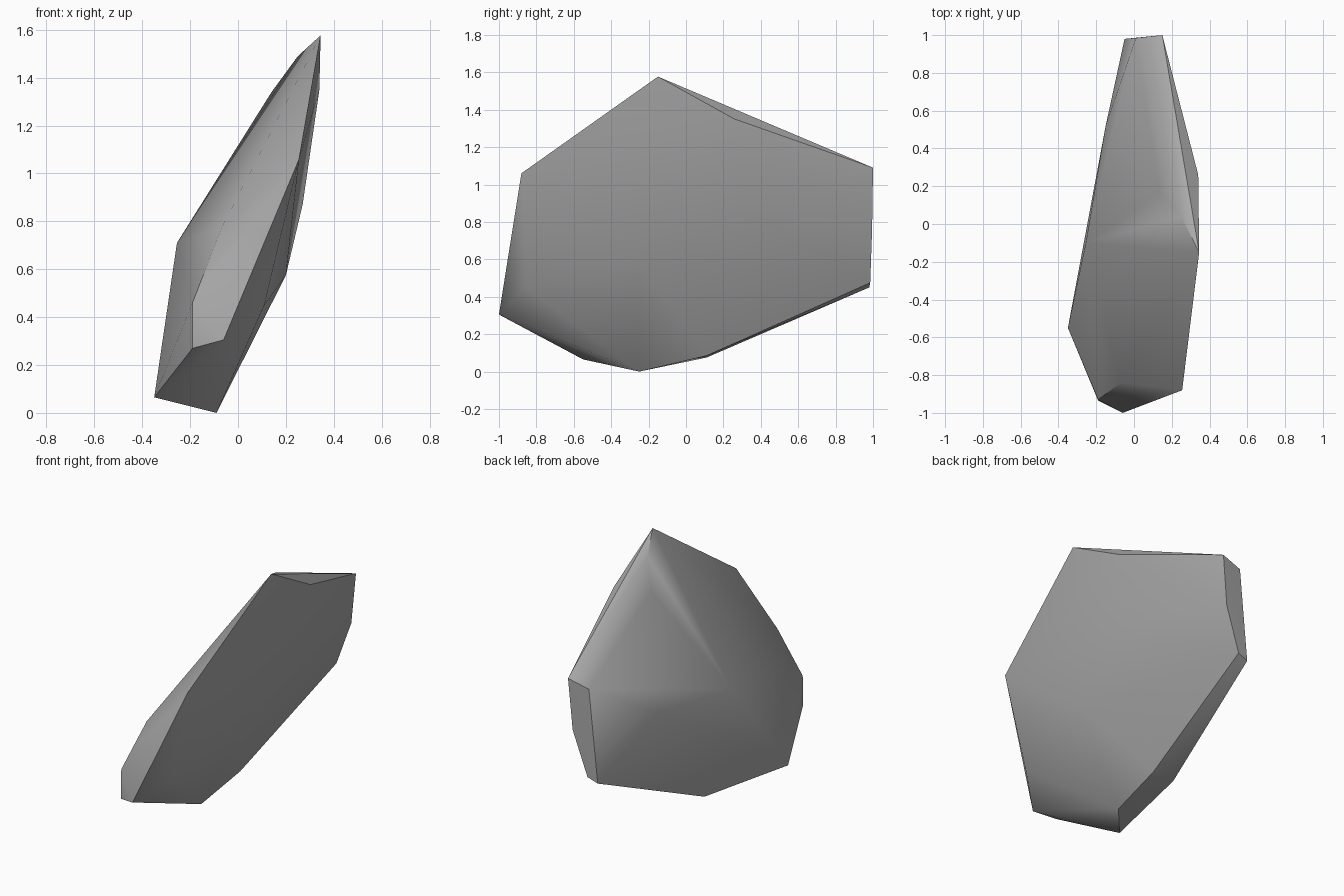
import bpy
import bmesh
import math

default = bpy.data.objects.get("Cube")
if default:
    bpy.data.objects.remove(default, do_unlink=True)

# One plain stone colour
stone = bpy.data.materials.new("stone_grey")
stone.use_nodes = True
colour = (0.4, 0.4, 0.4, 1)
stone.diffuse_color = colour
bsdf = stone.node_tree.nodes["Principled BSDF"]
bsdf.inputs["Base Color"].default_value = colour
bsdf.inputs["Roughness"].default_value = 0.9

# Corners of the chipped slab
crest = [(.345, -.15, 1.577), (.34, .26, 1.35), (.25, .04, 1.49), (.14, .16, 1.34)]
front_end = [(.255, -.88, 1.06), (-.06, -1, .305), (-.19, -.935, .27),
             (-.19, -.93, .46), (-.07, -.84, .77), (.11, -.86, .45)]
back_end = [(.15, 1, 1.09), (.01, .985, 1.05), (.12, .995, .76),
            (.02, .985, .475), (-.05, .98, .45)]
base = [(-.35, -.55, .065), (-.09, -.25, 0), (-.21, .11, .075), (-.06, .11, .085)]
side_bulges = [(-.255, -.1, .71), (-.15, .52, .76), (.2, -.25, .575), (.27, .3, .87)]

# Wrap the corners in a faceted shell
bm = bmesh.new()
for corner in crest + front_end + back_end + base + side_bulges:
    bm.verts.new(corner)
bmesh.ops.convex_hull(bm, input=bm.verts[:])
loose = [v for v in bm.verts if not v.link_faces]
bmesh.ops.delete(bm, geom=loose, context='VERTS')
bmesh.ops.recalc_face_normals(bm, faces=bm.faces[:])

mesh = bpy.data.meshes.new("rock")
bm.to_mesh(mesh)
bm.free()
mesh.materials.append(stone)
rock = bpy.data.objects.new("rock", mesh)
bpy.context.collection.objects.link(rock)

# Soft shallow ridges, crisp broken edges
bpy.ops.object.select_all(action='DESELECT')
rock.select_set(True)
bpy.context.view_layer.objects.active = rock
bpy.ops.object.shade_smooth_by_angle(angle=math.radians(40))
